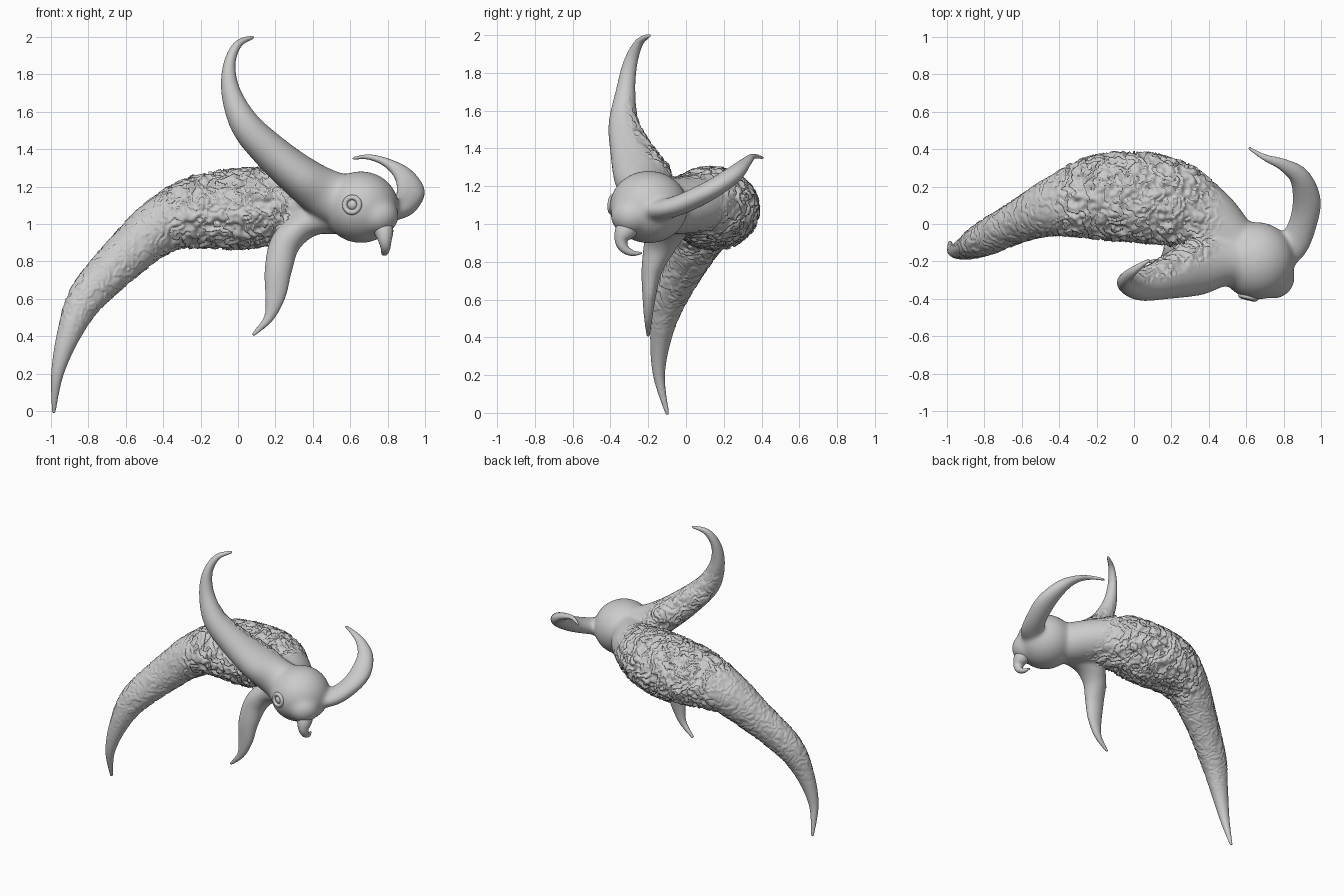
import bpy, bmesh, math
from mathutils import Vector, noise

if "Cube" in bpy.data.objects:
    bpy.data.objects.remove(bpy.data.objects["Cube"])


def spline(pts, steps):
    """Catmull-Rom through tuples of any length."""
    out = []
    n = len(pts)
    for i in range(n - 1):
        p0, p1, p2, p3 = pts[max(i - 1, 0)], pts[i], pts[i + 1], pts[min(i + 2, n - 1)]
        for k in range(steps):
            t = k / steps
            out.append([0.5 * (2 * b + (c - a) * t + (2 * a - 5 * b + 4 * c - d) * t * t
                               + (3 * b - a - 3 * c + d) * t ** 3)
                        for a, b, c, d in zip(p0, p1, p2, p3)])
    return out + [list(pts[-1])]


def loft(name, pts, ref, steps=8, sides=32):
    """Tapered tube; each point is x, y, z, half width along ref, half width across."""
    path = spline(pts, steps)
    bm = bmesh.new()
    rings = []
    for i, p in enumerate(path):
        a, b = path[max(i - 1, 0)], path[min(i + 1, len(path) - 1)]
        t = (Vector(b[:3]) - Vector(a[:3])).normalized()
        side = Vector(ref)
        side = (side - t * side.dot(t)).normalized()
        across = t.cross(side)
        ring = []
        for k in range(sides):
            w = 2 * math.pi * k / sides
            ring.append(bm.verts.new(Vector(p[:3]) + side * (math.cos(w) * max(p[3], .004))
                                     + across * (math.sin(w) * max(p[4], .004))))
        rings.append(ring)
    for r, s in zip(rings, rings[1:]):
        for k in range(sides):
            j = (k + 1) % sides
            bm.faces.new((r[k], r[j], s[j], s[k]))
    bm.faces.new(rings[0])
    bm.faces.new(rings[-1])
    bmesh.ops.recalc_face_normals(bm, faces=bm.faces)
    me = bpy.data.meshes.new(name)
    bm.to_mesh(me)
    bm.free()
    me.polygons.foreach_set("use_smooth", [True] * len(me.polygons))
    ob = bpy.data.objects.new(name, me)
    bpy.context.collection.objects.link(ob)
    return ob


def ball(name, loc, scale):
    bpy.ops.mesh.primitive_uv_sphere_add(segments=48, ring_count=32, radius=1, location=loc)
    ob = bpy.context.object
    ob.name = name
    ob.scale = scale
    bpy.ops.object.shade_smooth()
    return ob


# body and tail
body = loft("feathered_body", [
    (-.985, -.097, -.012, .010, .010), (-.965, -.143, .2, .032, .034),
    (-.90, -.13, .42, .06, .066), (-.80, -.08, .62, .09, .10),
    (-.60, .02, .83, .115, .125), (-.40, .10, 1.0, .165, .15),
    (-.20, .14, 1.065, .22, .19), (0, .145, 1.08, .235, .21),
    (.20, .11, 1.10, .225, .195), (.38, .02, 1.10, .185, .155),
    (.52, -.10, 1.09, .15, .145), (.64, -.19, 1.09, .13, .13)], (0, 1, 0))

# upper wing
wing = loft("upper_wing", [
    (.085, -.19, 2.0, .010, .010), (.0, -.248, 1.96, .024, .022),
    (-.046, -.295, 1.85, .038, .033), (-.036, -.32, 1.70, .052, .053),
    (.04, -.33, 1.53, .08, .08), (.175, -.29, 1.385, .112, .098),
    (.33, -.235, 1.255, .15, .115), (.47, -.20, 1.16, .135, .135),
    (.62, -.2, 1.1, .15, .15)], (0, 1, 0))

# lower wing
fin = loft("lower_wing", [
    (.078, -.2, .405, .010, .010), (.165, -.2, .5, .022, .027),
    (.20, -.195, .62, .036, .056), (.216, -.18, .76, .056, .073),
    (.255, -.135, .9, .09, .08), (.36, -.1, 1.0, .12, .08),
    (.5, -.14, 1.06, .1, .1)], (0, 1, 0))

# curved crest on the head
crest = loft("crest", [
    (.612, .408, 1.35, .009, .009), (.70, .355, 1.358, .015, .018),
    (.80, .315, 1.325, .025, .034), (.885, .25, 1.26, .045, .055),
    (.922, .13, 1.18, .052, .075), (.90, 0, 1.115, .054, .076),
    (.84, -.12, 1.075, .055, .085), (.73, -.2, 1.07, .06, .1)], (0, 0, 1))

# head with cheeks
head = ball("head", (.657, -.197, 1.09), (.202, .208, .192))
cheek = ball("cheek", (.745, -.285, 1.045), (.115, .115, .105))

# fuse the parts into one skin
bpy.ops.object.select_all(action='DESELECT')
for ob in (body, wing, fin, crest, head, cheek):
    ob.select_set(True)
bpy.context.view_layer.objects.active = body
bpy.ops.object.join()
m = body.modifiers.new("skin", 'REMESH')
m.mode = 'VOXEL'
m.voxel_size = .0072
m.use_smooth_shade = True
bpy.ops.object.modifier_apply(modifier="skin")


def ramp(v, a, b):
    t = min(max((v - a) / (b - a), 0), 1)
    return t * t * (3 - 2 * t)


# soft joins around the neck, light softening elsewhere
neck = body.vertex_groups.new(name="neck")
for v in body.data.vertices:
    p = v.co
    w = ramp(p.x, .22, .4) * (1 - ramp(p.x, .86, .94)) * (1 - ramp(p.y, -.02, .2)) * ramp(p.z, .8, .92)
    neck.add([v.index], w, 'REPLACE')
for name, group, count in (("blend", "neck", 70), ("soften", "", 7)):
    s = body.modifiers.new(name, 'SMOOTH')
    s.factor = .5
    s.iterations = count
    s.vertex_group = group
    bpy.ops.object.modifier_apply(modifier=name)


def feather_mask(p, n):
    if p.x > .5 or (p.z < .86 and p.x > -.05) or (p.x > .17 and p.z < .97 and p.y < 0):
        return 0
    if p.y < -.13 and p.x > -.15:          # wing: only the inner side is rough
        return .6 * ramp(n.y, 0, .5) * (1 - ramp(p.z, 1.4, 1.75)) * (1 - ramp(p.x, .35, .48))
    fade = ramp(p.x, -.5, -.3) * (1 - ramp(p.x, .3, .5))
    if p.z > 1.33:
        fade *= .6 * (1 - ramp(p.z, 1.4, 1.75))
    return max(fade, .25 * ramp(p.z, .3, .65) * (1 - ramp(p.x, -.4, -.2)))


# ragged overlapping feathers
verts = body.data.vertices
moves = []
for v in verts:
    p, n = v.co, v.normal
    w = feather_mask(p, n)
    if w > 0:
        saw = 1 - ((p.x + .4 * p.z) * 12 + 1.8 * noise.noise(p * 12)
                   + .7 * noise.noise(p * 28)) % 1
        moves.append((v.index, n * (w * (.028 * (saw - .5) + .005 * noise.noise(p * 18)))))
for i, d in moves:
    verts[i].co += d
body.data.update()

# hooked beak
loft("beak", [
    (.75, -.27, 1.02, .065, .06), (.778, -.32, .965, .053, .056),
    (.785, -.342, .915, .037, .036), (.788, -.328, .872, .026, .025),
    (.783, -.285, .846, .018, .016), (.772, -.235, .846, .006, .005)], (1, 0, 0), 6, 24)

# eye with raised lid, seated on the skin
origin = Vector((.657, -.197, 1.09))
out = Vector((-.045, -.185, .012)).normalized()
hit, spot, normal, _ = body.ray_cast(origin + out, -out)
bpy.ops.mesh.primitive_torus_add(major_radius=.04, minor_radius=.014, major_segments=40,
                                 minor_segments=14, location=spot - out * .004,
                                 rotation=out.to_track_quat('Z', 'Y').to_euler())
bpy.context.object.name = "eyelid"
bpy.ops.object.shade_smooth()
ball("eye", spot - out * .022, (.032, .032, .032))
